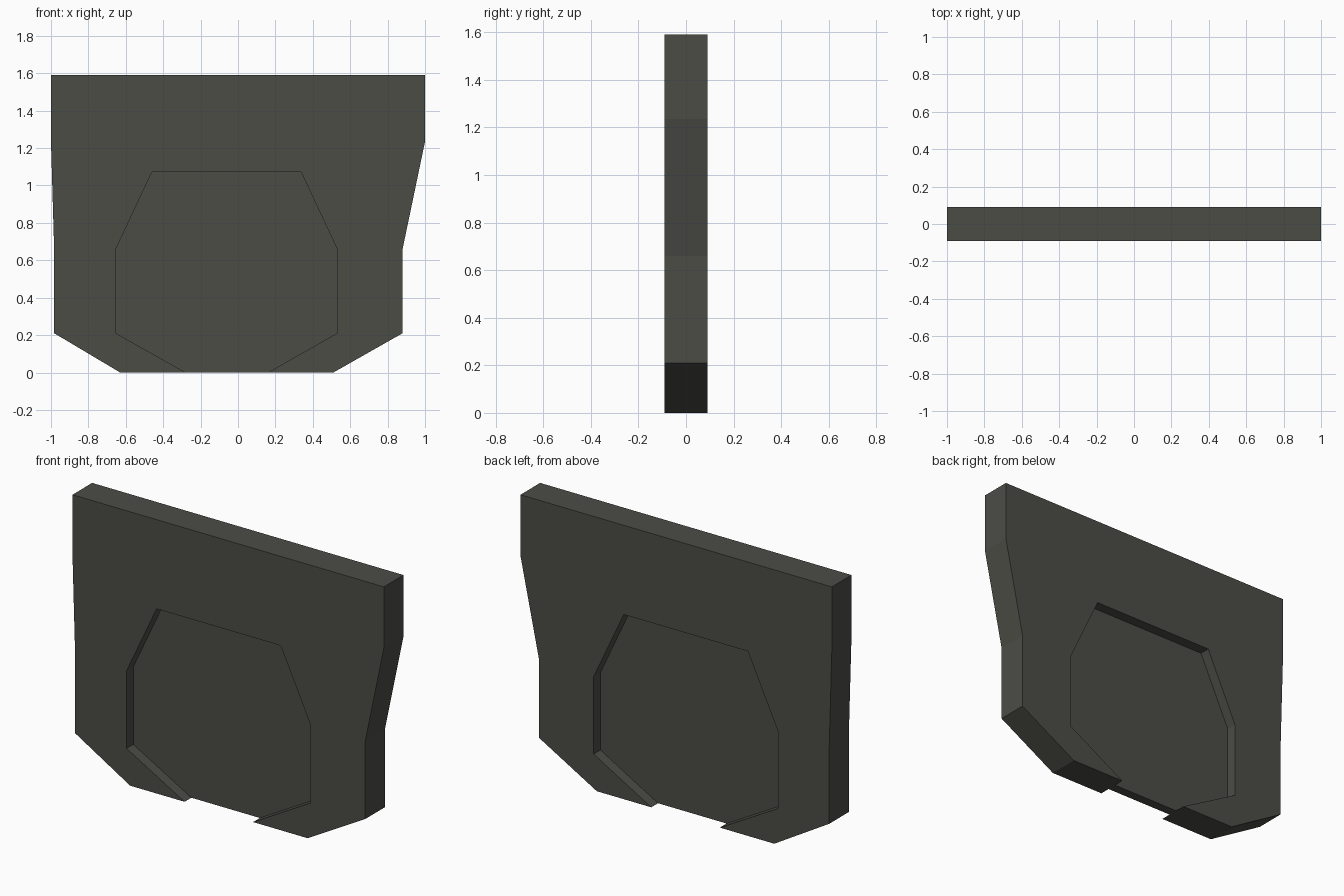
import bpy, bmesh

if "Cube" in bpy.data.objects:
    bpy.data.objects.remove(bpy.data.objects["Cube"])

dark_grey = bpy.data.materials.new("dark_grey")
dark_grey.diffuse_color = (0.072, 0.072, 0.062, 1)
dark_grey.use_nodes = True
dark_grey.node_tree.nodes["Principled BSDF"].inputs["Base Color"].default_value = dark_grey.diffuse_color


def prism(name, profile, y0, y1):
    """Extrude an (x, z) profile from y0 to y1."""
    bm = bmesh.new()
    face = bm.faces.new([bm.verts.new((x, y0, z)) for x, z in profile])
    ext = bmesh.ops.extrude_face_region(bm, geom=[face])
    verts = [g for g in ext["geom"] if isinstance(g, bmesh.types.BMVert)]
    bmesh.ops.translate(bm, verts=verts, vec=(0, y1 - y0, 0))
    bmesh.ops.recalc_face_normals(bm, faces=bm.faces)
    mesh = bpy.data.meshes.new(name)
    bm.to_mesh(mesh)
    bm.free()
    mesh.materials.append(dark_grey)
    obj = bpy.data.objects.new(name, mesh)
    bpy.context.collection.objects.link(obj)
    return obj


HALF = 0.09     # half the slab thickness
PANEL = 0.028   # half the thickness left between the two recesses

# Main slab: wide flat top, tapered sides, chamfered bottom
slab = prism("slab", [
    (-1, 1.59), (1, 1.59), (1, 1.235), (0.88, 0.66), (0.88, 0.21),
    (0.51, 0), (-0.63, 0), (-0.983, 0.21), (-0.983, 0.66), (-1, 1.235),
], -HALF, HALF)

# Recess outline, open at the bottom edge
recess = [
    (-0.46, 1.072), (0.337, 1.072), (0.53, 0.66), (0.53, 0.21),
    (0.16, 0), (0.16, -0.1), (-0.28, -0.1), (-0.28, 0),
    (-0.653, 0.21), (-0.653, 0.66),
]

# Cut the same recess into the front and the back
for side, sign in (("front", -1), ("back", 1)):
    cutter = prism(side + "_recess_cutter", recess, sign * PANEL, sign * 0.2)
    cutter.hide_render = True
    cutter.display_type = 'WIRE'
    cut = slab.modifiers.new(side + "_recess", 'BOOLEAN')
    cut.operation = 'DIFFERENCE'
    cut.solver = 'EXACT'
    cut.object = cutter
